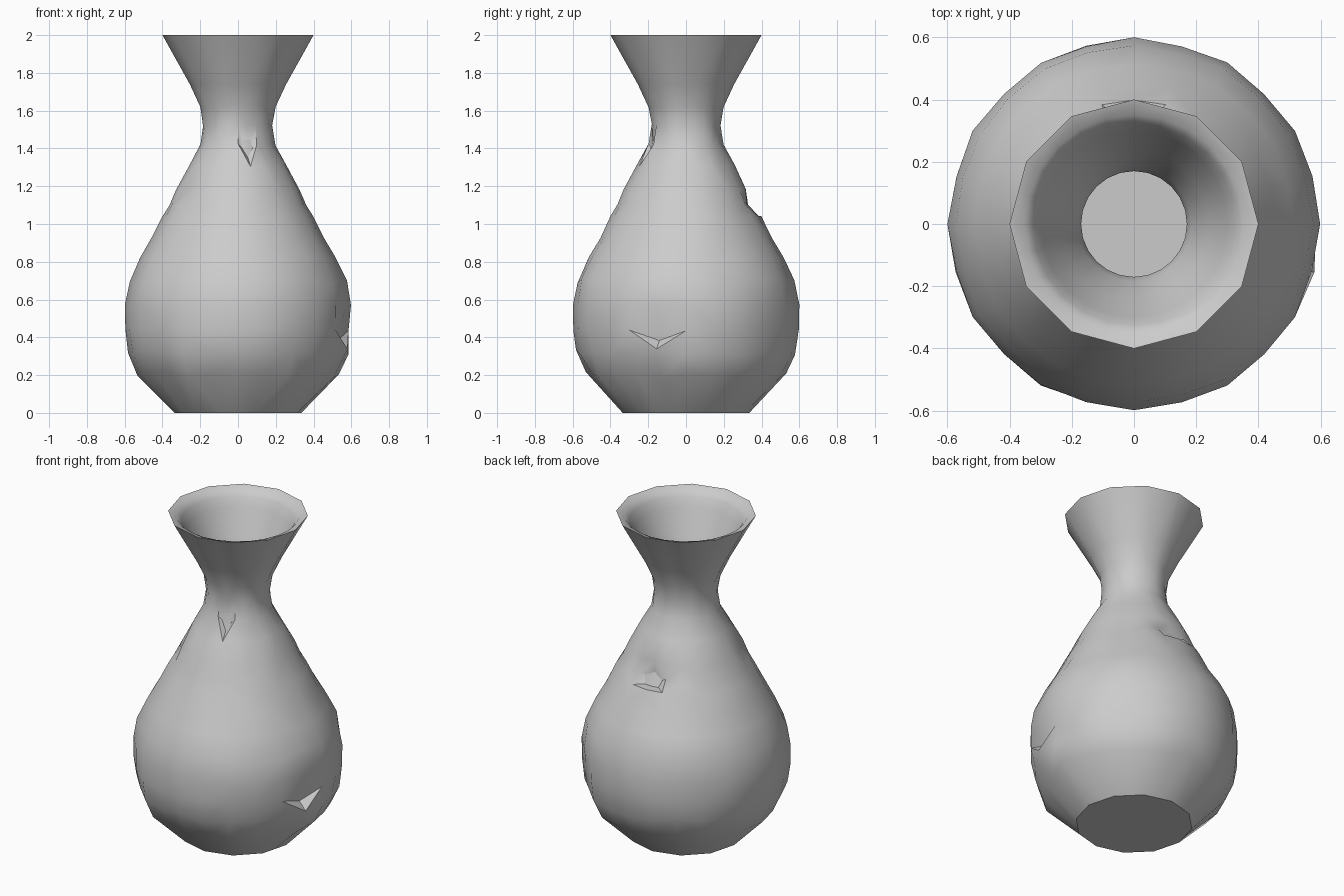
import bpy, bmesh, math, random

cube = bpy.data.objects.get("Cube")
if cube:
    bpy.data.objects.remove(cube)
random.seed(4)

clay = bpy.data.materials.new("grey clay")
clay.use_nodes = True
clay.diffuse_color = (0.6, 0.6, 0.6, 1)
clay.node_tree.nodes["Principled BSDF"].inputs["Base Color"].default_value = (0.6, 0.6, 0.6, 1)

SEG = 24

# Outer profile: radius, height, twelve-sidedness (0 round, 1 faceted), roughness
OUTER = [(0.335, 0, 1, 0), (0.535, 0.2, .5, .012), (0.585, 0.32, .4, .012),
         (0.6, 0.44, .3, .004), (0.6, 0.57, .3, .004), (0.58, 0.7, .3, .01),
         (0.52, 0.82, .3, .006), (0.455, 0.93, .2, .004), (0.4, 1.04, .2, .003),
         (0.365, 1.1, .2, .003), (0.33, 1.18, .2, .004), (0.26, 1.31, .3, .004),
         (0.2, 1.42, .6, .004), (0.187, 1.52, .6, .007), (0.2, 1.62, .8, .004),
         (0.255, 1.74, 1, 0), (0.4, 2, 1, 0)]
# Inner profile, from the lip through the throat to the hollow floor
INNER = [(0.35, 1.985), (0.325, 1.955), (0.3, 1.9), (0.24, 1.76), (0.185, 1.64),
         (0.17, 1.57), (0.17, 1.47), (0.22, 1.3), (0.36, 1.02), (0.5, 0.76),
         (0.55, 0.55), (0.54, 0.35), (0.46, 0.2), (0.3, 0.06)]
# Chips pressed into the wall: outer ring, segment, radius, height shift
CHIPS = [(9, 5, .335, 0), (9, 6, .305, -.05), (9, 7, .34, 0), (10, 6, .315, 0),
         (3, 23, .545, -.06), (3, 0, .585, 0), (2, 23, .6, .01),
         (12, 19, .175, -.04), (10, 14, .31, -.01), (3, 3, .58, .03)]

bm = bmesh.new()


def ring(radius, z, facet=0.0, rough=0.0):
    """One loop of vertices; odd ones slide toward the edge midpoints of a 12-gon."""
    verts = []
    for i in range(SEG):
        a = 2 * math.pi * i / SEG
        r = radius
        if i % 2:
            r *= 1 - facet * (1 - math.cos(2 * math.pi / SEG))
        r -= random.random() * rough
        dz = random.uniform(-1.5, 1.5) * rough
        verts.append(bm.verts.new((r * math.cos(a), r * math.sin(a), z + dz)))
    return verts


def skin(low, high, split=False):
    """Join two loops, optionally with alternating triangles for a hewn look."""
    for i in range(SEG):
        j = (i + 1) % SEG
        a, b, c, d = low[i], low[j], high[j], high[i]
        if not split:
            bm.faces.new((a, b, c, d))
        elif i % 2:
            bm.faces.new((a, b, c))
            bm.faces.new((a, c, d))
        else:
            bm.faces.new((a, b, d))
            bm.faces.new((b, c, d))


outer = [ring(*p) for p in OUTER]
inner = [ring(*p) for p in INNER]

# Chips
for level, seg, radius, shift in CHIPS:
    v = outer[level][seg]
    a = 2 * math.pi * seg / SEG
    v.co = (radius * math.cos(a), radius * math.sin(a), v.co.z + shift)

# Walls
for k in range(len(outer) - 1):
    skin(outer[k], outer[k + 1], True)
loops = [outer[-1]] + inner
for low, high in zip(loops, loops[1:]):
    skin(low, high)

# Underside and hollow floor
bm.faces.new(list(reversed(outer[0])))
bm.faces.new(inner[-1])

mesh = bpy.data.meshes.new("vase")
bm.to_mesh(mesh)
bm.free()
mesh.materials.append(clay)
vase = bpy.data.objects.new("vase", mesh)
bpy.context.collection.objects.link(vase)

bpy.context.view_layer.objects.active = vase
vase.select_set(True)
bpy.ops.object.shade_smooth_by_angle(angle=math.radians(38))
